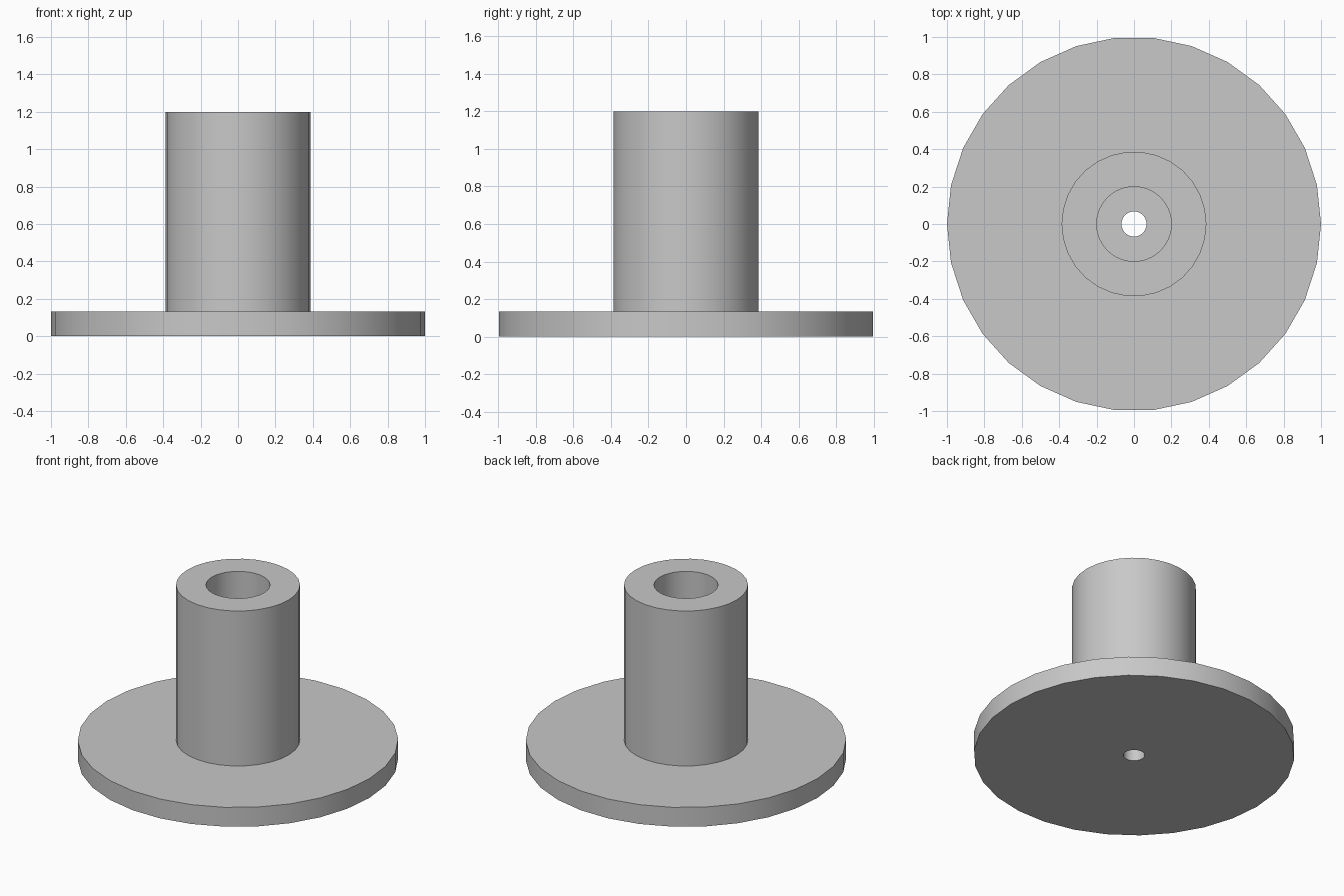
import bpy
import bmesh
from math import cos, sin, tau, radians

cube = bpy.data.objects.get("Cube")
if cube:
    bpy.data.objects.remove(cube, do_unlink=True)

SIDES = 30
FLANGE_R, TUBE_R, BORE_R, HOLE_R = 1.0, 0.387, 0.2, 0.067
FLANGE_TOP, TUBE_TOP = 0.133, 1.2


def flat_material(name, rgb):
    mat = bpy.data.materials.new(name)
    mat.use_nodes = True
    colour = (*rgb, 1.0)
    mat.diffuse_color = colour
    mat.node_tree.nodes["Principled BSDF"].inputs["Base Color"].default_value = colour
    return mat


def lathe(name, profile, mat):
    """Revolve a closed (radius, height) profile around z."""
    bm = bmesh.new()
    rings = [[bm.verts.new((r * cos(tau * i / SIDES), r * sin(tau * i / SIDES), z))
              for i in range(SIDES)] for r, z in profile]
    for k, ring in enumerate(rings):
        following = rings[(k + 1) % len(rings)]
        for i in range(SIDES):
            j = (i + 1) % SIDES
            bm.faces.new((ring[i], ring[j], following[j], following[i]))
    bmesh.ops.recalc_face_normals(bm, faces=bm.faces)
    mesh = bpy.data.meshes.new(name)
    bm.to_mesh(mesh)
    bm.free()
    mesh.materials.append(mat)
    obj = bpy.data.objects.new(name, mesh)
    bpy.context.collection.objects.link(obj)
    return obj


# Flange, tube, counterbore and through hole as one solid
bushing = lathe("flanged_bushing", [
    (HOLE_R, 0), (FLANGE_R, 0), (FLANGE_R, FLANGE_TOP),
    (TUBE_R, FLANGE_TOP), (TUBE_R, TUBE_TOP),
    (BORE_R, TUBE_TOP), (BORE_R, FLANGE_TOP), (HOLE_R, FLANGE_TOP),
], flat_material("light_grey", (0.58, 0.58, 0.58)))

# Round walls smooth, rims sharp
bpy.ops.object.select_all(action='DESELECT')
bushing.select_set(True)
bpy.context.view_layer.objects.active = bushing
bpy.ops.object.shade_smooth_by_angle(angle=radians(30))
